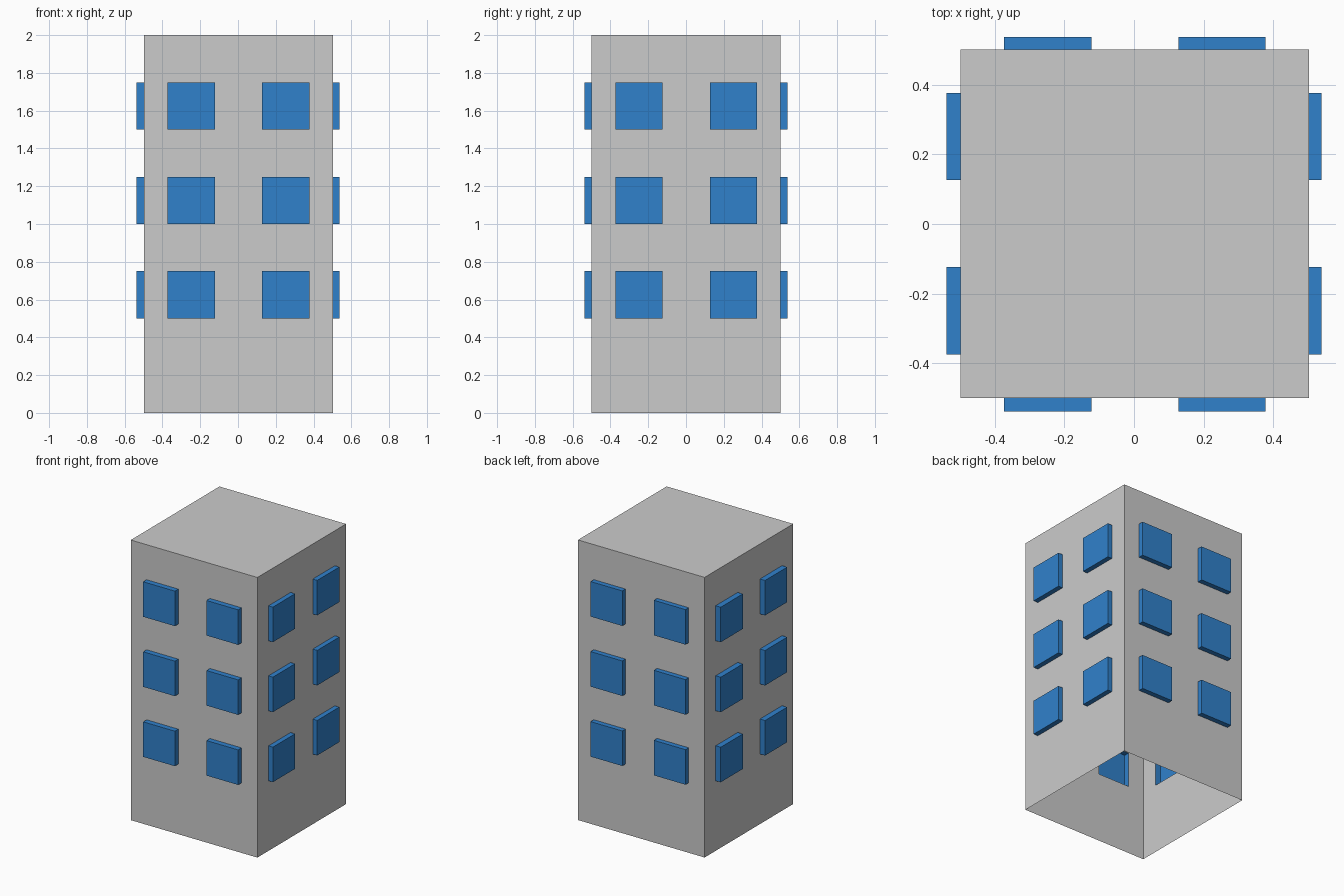
import bpy, bmesh
from math import pi
from mathutils import Matrix, Vector

if "Cube" in bpy.data.objects:
    bpy.data.objects.remove(bpy.data.objects["Cube"])

HALF = 0.5
COLS = [-0.5, -0.375, -0.125, 0.125, 0.375, 0.5]
ROWS = [0, 0.5, 0.75, 1.0, 1.25, 1.5, 1.75, 2.0]
SHIFT = Vector((0.0025, 0.001, 0))
# window depth on front, right, back and left walls
DEPTHS = [0.0385, 0.035, 0.036, 0.04]


def quad(bm, pts):
    bm.faces.new([bm.verts.new(p) for p in pts])


def finish(bm, name, color=None):
    bmesh.ops.remove_doubles(bm, verts=bm.verts, dist=1e-4)
    mesh = bpy.data.meshes.new(name)
    bm.to_mesh(mesh)
    bm.free()
    obj = bpy.data.objects.new(name, mesh)
    bpy.context.collection.objects.link(obj)
    if color:
        mat = bpy.data.materials.new(name + "_blue")
        mat.diffuse_color = color
        mat.use_nodes = True
        mat.node_tree.nodes["Principled BSDF"].inputs["Base Color"].default_value = mat.diffuse_color
        mesh.materials.append(mat)


walls, windows = bmesh.new(), bmesh.new()
for side, depth in enumerate(DEPTHS):
    rot = Matrix.Rotation(side * pi / 2, 3, 'Z')

    def place(u, z, out=0.0):
        return rot @ Vector((u, -HALF - out, z)) + SHIFT

    for i in range(len(COLS) - 1):
        for j in range(len(ROWS) - 1):
            u0, u1, z0, z1 = COLS[i], COLS[i + 1], ROWS[j], ROWS[j + 1]
            cell = [(u0, z0), (u1, z0), (u1, z1), (u0, z1)]
            if i % 2 and j % 2:
                # hollow window bay pushed out of the wall opening
                quad(windows, [place(*c, depth) for c in cell])
                for a, b in zip(cell, cell[1:] + cell[:1]):
                    quad(windows, [place(*a), place(*b),
                                   place(*b, depth), place(*a, depth)])
            else:
                quad(walls, [place(*c) for c in cell])

# flat roof; the underside stays open
roof = [Vector((x, y, 2.0)) + SHIFT
        for x, y in ((-HALF, -HALF), (HALF, -HALF), (HALF, HALF), (-HALF, HALF))]
quad(walls, roof)

finish(walls, "tower_walls")
finish(windows, "windows", (0.03, 0.22, 0.6, 1))
